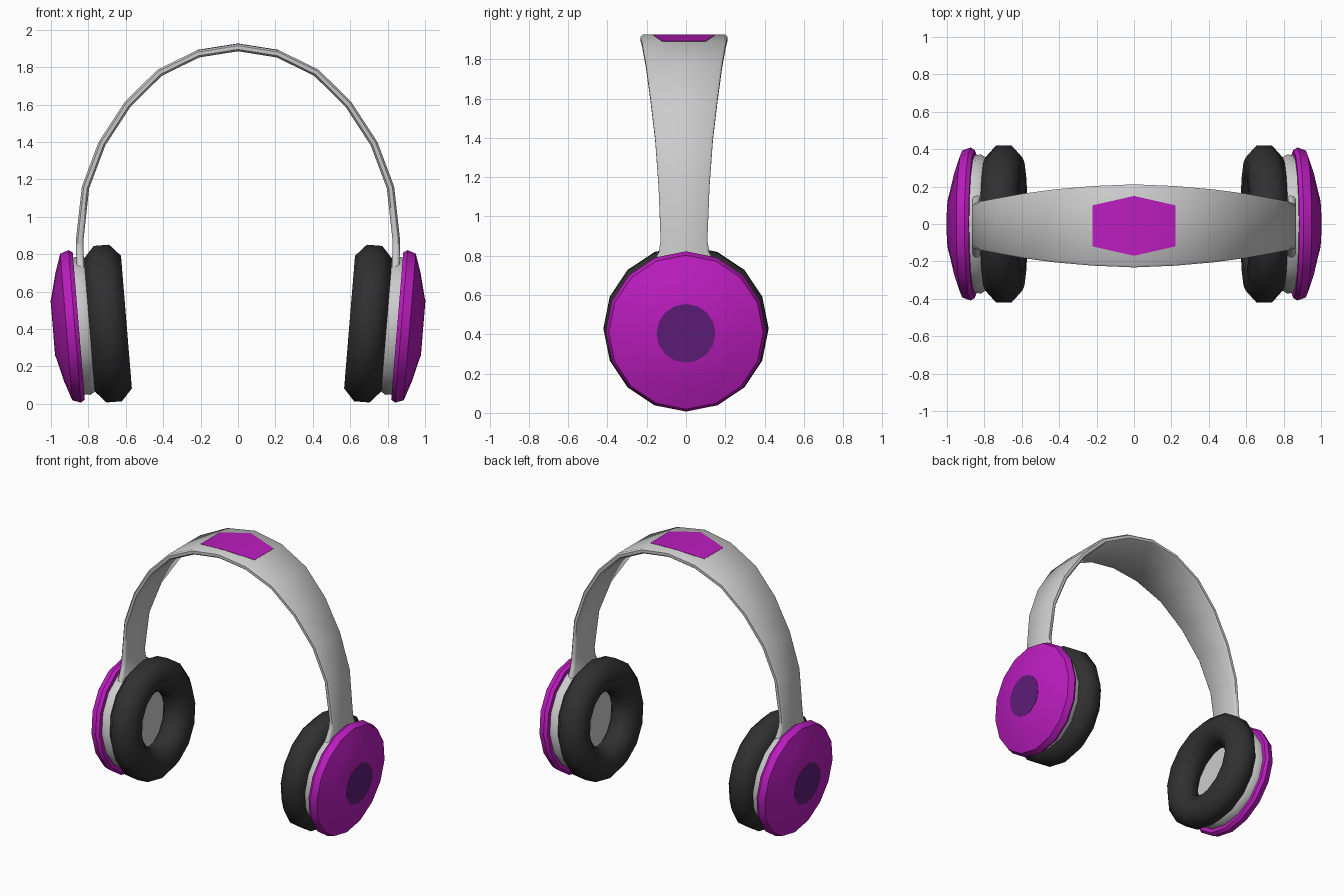
import bpy, bmesh, math
from mathutils import Vector

if "Cube" in bpy.data.objects:
    bpy.data.objects.remove(bpy.data.objects["Cube"])

SIDES = 16
TILT = math.radians(4.7)


def material(name, rgb):
    m = bpy.data.materials.new(name)
    m.diffuse_color = (*rgb, 1)
    m.use_nodes = True
    m.node_tree.nodes["Principled BSDF"].inputs["Base Color"].default_value = m.diffuse_color
    return m


magenta = material("magenta", (0.50, 0.012, 0.52))
violet = material("violet", (0.11, 0.012, 0.19))
black = material("black", (0.03, 0.03, 0.03))


def make(name, verts, faces, mat=None, angle=40):
    bm = bmesh.new()
    vs = [bm.verts.new(v) for v in verts]
    for f in faces:
        bm.faces.new([vs[i] for i in f])
    bmesh.ops.remove_doubles(bm, verts=bm.verts, dist=1e-5)
    bmesh.ops.recalc_face_normals(bm, faces=bm.faces)
    mesh = bpy.data.meshes.new(name)
    bm.to_mesh(mesh)
    bm.free()
    mesh.shade_smooth()
    mesh.set_sharp_from_angle(angle=math.radians(angle))
    if mat:
        mesh.materials.append(mat)
    ob = bpy.data.objects.new(name, mesh)
    bpy.context.collection.objects.link(ob)
    return ob


def skin(rings, wrap_rings, cap):
    """Join equal closed rings of points into faces."""
    k, n = len(rings[0]), len(rings)
    faces = []
    for r in range(n if wrap_rings else n - 1):
        q = (r + 1) % n
        for i in range(k):
            j = (i + 1) % k
            faces.append((r * k + i, r * k + j, q * k + j, q * k + i))
    if cap:
        faces += [tuple(range(k)), tuple(range((n - 1) * k, n * k))]
    return [p for ring in rings for p in ring], faces


def cup_part(name, side, profile, mat=None, closed=False, angle=40):
    """Lathe (depth, radius) points around the tilted ear-cup axis."""
    c = Vector((0.988 * side, 0, 0.405))
    n = Vector((math.cos(TILT) * side, 0, -math.sin(TILT)))
    u = Vector((math.sin(TILT) * side, 0, math.cos(TILT)))
    v = Vector((0, 1, 0))
    rings = []
    for a, r in profile:
        rings.append([c + n * a + u * (r * math.cos(t)) + v * (r * math.sin(t))
                      for t in (2 * math.pi * i / SIDES for i in range(SIDES))])
    return make(name, *skin(rings, closed, not closed), mat, angle)


# Ear cups
pad_profile = [(-0.293 + 0.108 * math.cos(t), 0.31 + 0.119 * math.sin(t))
               for t in (math.pi * (2 * i + 1) / 8 for i in range(8))]
for side, label in ((-1, "left"), (1, "right")):
    cup_part(label + "_shell", side,
             [(0, 0.15), (-0.035, 0.29), (-0.07, 0.393), (-0.115, 0.409), (-0.137, 0.395), (-0.137, 0.35)],
             magenta, angle=50)
    cup_part(label + "_shell_disc", side, [(0.002, 0.15), (-0.01, 0.148)], violet)
    cup_part(label + "_plate", side, [(-0.12, 0.365), (-0.17, 0.372), (-0.205, 0.35)])
    cup_part(label + "_cushion", side, pad_profile, black, closed=True, angle=60)

# Headband: outer path (x, z, half width), mirrored across x
half = [(0.22, 1.89, 0.213), (0.43, 1.787, 0.195), (0.605, 1.615, 0.172), (0.745, 1.40, 0.147),
        (0.835, 1.16, 0.13), (0.866, 0.88, 0.119), (0.866, 0.82, 0.128), (0.862, 0.73, 0.17)]
path = [(-x, z, w) for x, z, w in reversed(half)] + [(0, 1.925, 0.222)] + half
MID_Y, THICK = -0.01, 0.04
rings, frames = [], []
for i, (x, z, w) in enumerate(path):
    a, b = path[max(i - 1, 0)], path[min(i + 1, len(path) - 1)]
    d = Vector((b[0] - a[0], 0, b[1] - a[1])).normalized()
    n = Vector((-d.z, 0, d.x))
    p = Vector((x, MID_Y, z))
    frames.append((p, n))
    section = [(-w + 0.012, 0), (w - 0.012, 0), (w, -0.01), (w, -0.03),
               (w - 0.012, -THICK), (-w + 0.012, -THICK), (-w, -0.03), (-w, -0.01)]
    rings.append([p + Vector((0, y, 0)) + n * h for y, h in section])
make("headband", *skin(rings, False, True), angle=50)

# Hexagonal inlay on top of the band
top = len(half)
inlay = []
for k, w in ((-1, 0.11), (0, 0.16), (1, 0.11)):
    p, n = frames[top + k]
    inlay.append([p + Vector((0, y, 0)) + n * h for y, h in ((-w, 0.002), (w, 0.002), (w, -0.01), (-w, -0.01))])
make("headband_inlay", *skin(inlay, False, True), magenta)
